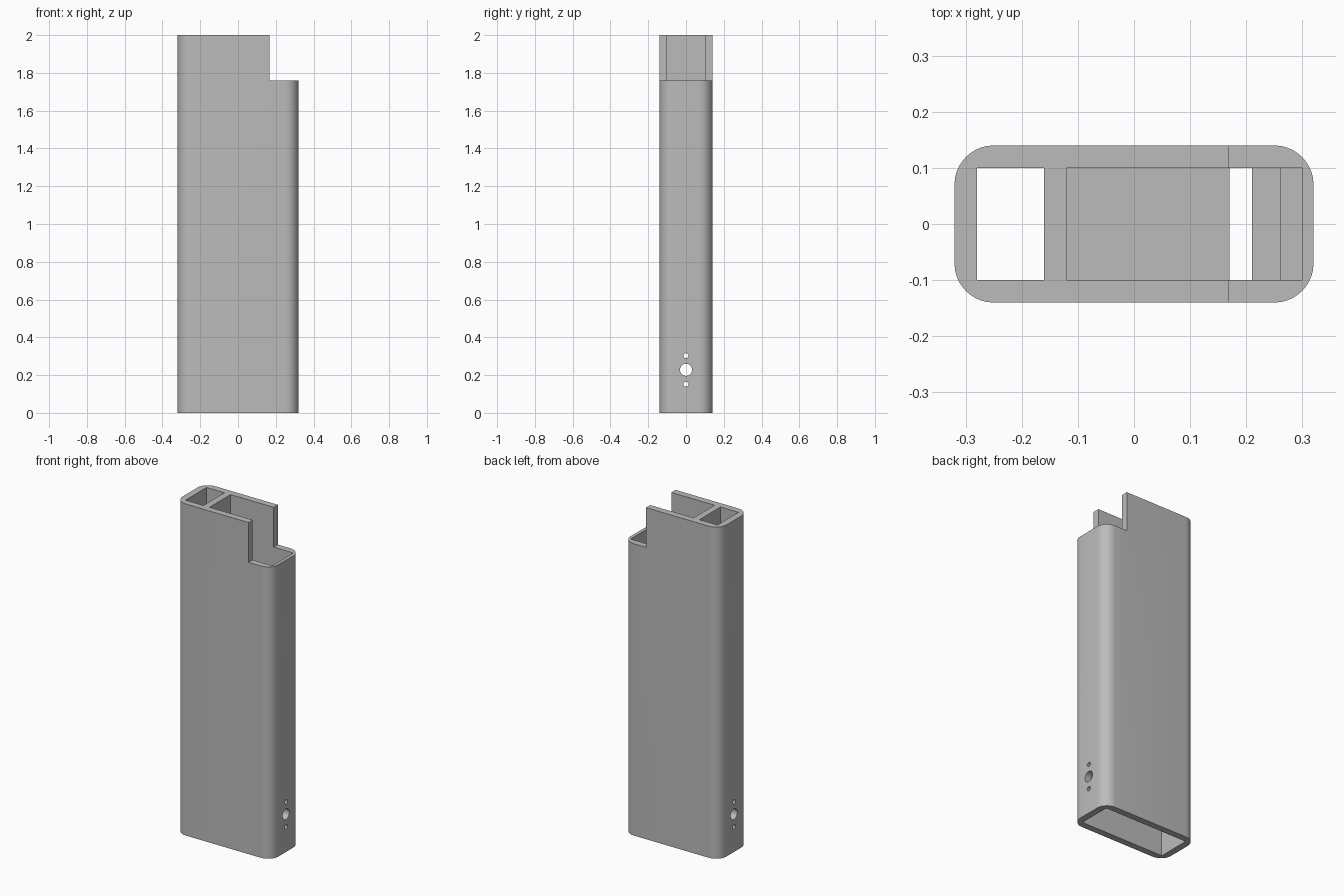
import bpy, bmesh, math
from mathutils import Matrix, Vector

cube = bpy.data.objects.get("Cube")
if cube:
    bpy.data.objects.remove(cube, do_unlink=True)

grey = bpy.data.materials.new("plain grey")
grey.use_nodes = True
colour = (0.5, 0.5, 0.5, 1)
grey.diffuse_color = colour
grey.node_tree.nodes["Principled BSDF"].inputs["Base Color"].default_value = colour


def make_object(name, bm):
    bmesh.ops.recalc_face_normals(bm, faces=bm.faces)
    mesh = bpy.data.meshes.new(name)
    bm.to_mesh(mesh)
    bm.free()
    mesh.materials.append(grey)
    obj = bpy.data.objects.new(name, mesh)
    bpy.context.collection.objects.link(obj)
    return obj


def prism(name, points, direction):
    """Extrude a closed outline along a direction."""
    bm = bmesh.new()
    face = bm.faces.new([bm.verts.new(p) for p in points])
    new = bmesh.ops.extrude_face_region(bm, geom=[face])["geom"]
    verts = [v for v in new if isinstance(v, bmesh.types.BMVert)]
    bmesh.ops.translate(bm, verts=verts, vec=Vector(direction))
    return make_object(name, bm)


def side_cutter(name, profile, half):
    """Cutter with an outline in x and z, running across y."""
    return prism(name, [(x, -half, z) for x, z in profile], (0, 2 * half, 0))


# Body: tall prism with rounded vertical corners
HX, HY, R, STEPS = 0.32, 0.14, 0.07, 10
outline = []
for i, (sx, sy) in enumerate([(1, 1), (-1, 1), (-1, -1), (1, -1)]):
    for k in range(STEPS + 1):
        a = math.pi / 2 * (i + k / STEPS)
        outline.append((sx * (HX - R) + R * math.cos(a),
                        sy * (HY - R) + R * math.sin(a), 0))
body = prism("body", outline, (0, 0, 2))

# Cavity: open base chamber, narrow channel, slotted floor and main pocket
FLOOR, UNDER, LEDGE, OVER = 0.44, 0.40, 1.4, 2.1
cavity = side_cutter("cavity_cutter", [
    (-0.28, -0.1), (0.28, -0.1), (0.28, UNDER), (0.21, UNDER),
    (0.21, FLOOR), (0.26, FLOOR), (0.26, LEDGE), (0.30, LEDGE),
    (0.30, OVER), (-0.12, OVER), (-0.12, FLOOR), (0.17, FLOOR),
    (0.17, UNDER), (-0.16, UNDER), (-0.16, OVER), (-0.28, OVER)], 0.10)

# Notch in the top corner
notch = side_cutter("notch_cutter", [
    (0.168, 1.76), (0.5, 1.76), (0.5, 2.3), (0.168, 2.3)], 0.3)

# Button hole with a screw hole above and below, through both end walls
bm = bmesh.new()
for z, radius in [(0.228, 0.032), (0.303, 0.013), (0.152, 0.013)]:
    bmesh.ops.create_cone(
        bm, cap_ends=True, segments=32, radius1=radius, radius2=radius, depth=1,
        matrix=Matrix.Translation((0, 0, z)) @ Matrix.Rotation(math.pi / 2, 4, "Y"))
holes = make_object("hole_cutter", bm)

# Cut the body, then discard the cutters
bpy.ops.object.select_all(action="DESELECT")
bpy.context.view_layer.objects.active = body
body.select_set(True)
for cutter in (cavity, notch, holes):
    cutter.hide_render = True
    mod = body.modifiers.new(cutter.name, "BOOLEAN")
    mod.operation = "DIFFERENCE"
    mod.solver = "EXACT"
    mod.object = cutter
    bpy.ops.object.modifier_apply(modifier=mod.name)
    bpy.data.objects.remove(cutter, do_unlink=True)

bpy.ops.object.shade_smooth_by_angle(angle=math.radians(30))
